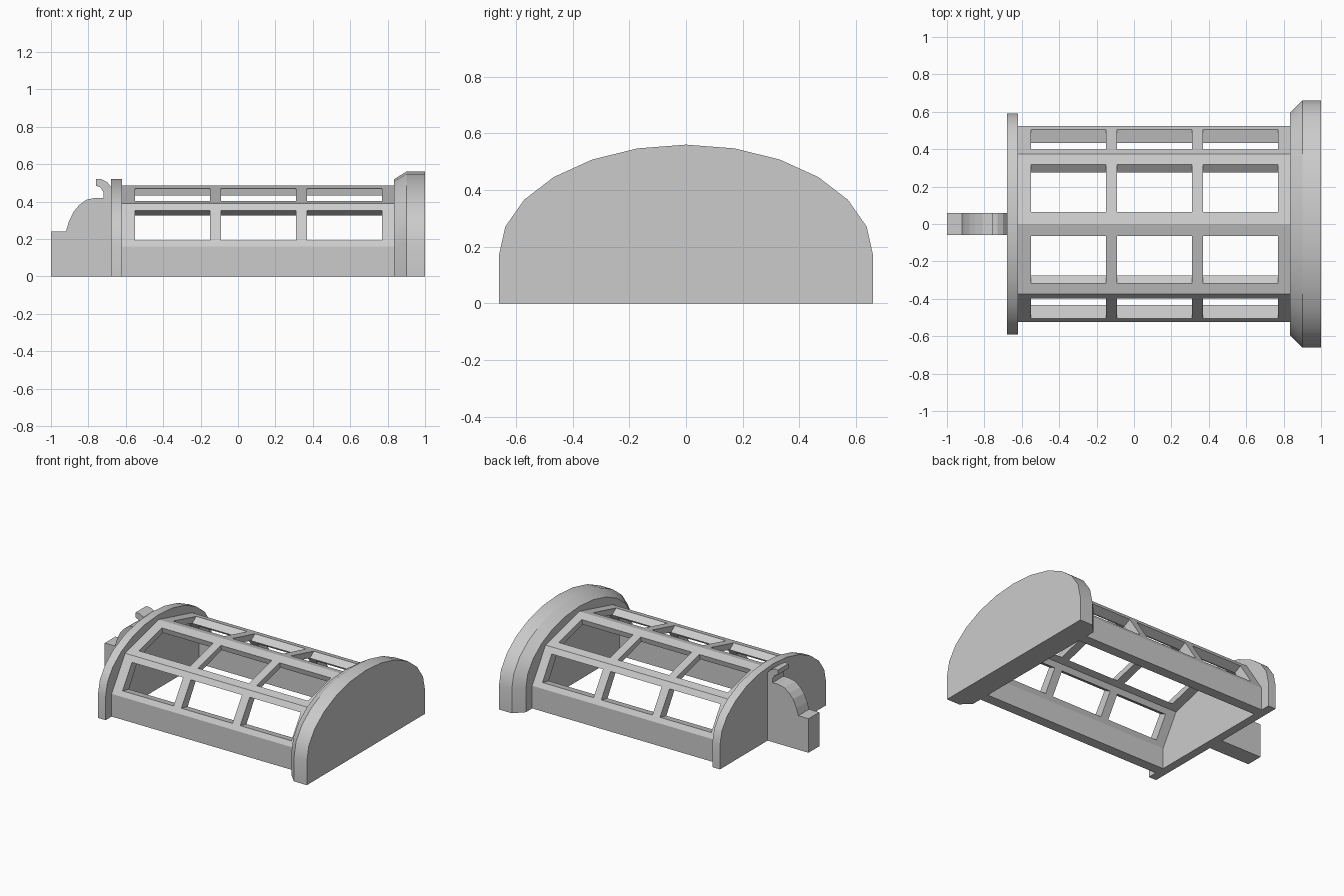
import bpy, bmesh, math

if "Cube" in bpy.data.objects:
    bpy.data.objects.remove(bpy.data.objects["Cube"], do_unlink=True)

grey = bpy.data.materials.new("plain grey")
grey.use_nodes = True
COLOUR = (0.6, 0.6, 0.6, 1)
grey.diffuse_color = COLOUR
grey.node_tree.nodes["Principled BSDF"].inputs["Base Color"].default_value = COLOUR


def finish(bm, name, smooth=False):
    bmesh.ops.recalc_face_normals(bm, faces=bm.faces)
    mesh = bpy.data.meshes.new(name)
    bm.to_mesh(mesh)
    bm.free()
    ob = bpy.data.objects.new(name, mesh)
    bpy.context.collection.objects.link(ob)
    mesh.materials.append(grey)
    if smooth:
        bpy.ops.object.select_all(action="DESELECT")
        ob.select_set(True)
        bpy.context.view_layer.objects.active = ob
        bpy.ops.object.shade_smooth_by_angle(angle=math.radians(30))
    return ob


def loft(name, sections, smooth=False):
    """Join matching closed outlines and cap both ends."""
    bm = bmesh.new()
    rings = [[bm.verts.new(p) for p in s] for s in sections]
    n = len(rings[0])
    for a, b in zip(rings, rings[1:]):
        for i in range(n):
            j = (i + 1) % n
            bm.faces.new((a[i], a[j], b[j], b[i]))
    bm.faces.new(rings[0])
    bm.faces.new(rings[-1])
    return finish(bm, name, smooth)


def arch(x, half_width, height, spring=0.17, steps=12):
    """Half ellipse standing on short straight walls."""
    pts = [(x, half_width, 0)]
    for i in range(steps + 1):
        a = math.pi * i / steps
        pts.append((x, half_width * math.cos(a), spring + (height - spring) * math.sin(a)))
    return pts + [(x, -half_width, 0)]


# End plates
loft("large_end_plate", [arch(0.835, 0.595, 0.52), arch(0.9, 0.66, 0.56), arch(1.0, 0.66, 0.56)], True)
loft("small_end_plate", [arch(-0.68, 0.592, 0.52), arch(-0.62, 0.592, 0.52)], True)

# Tail bracket with a small hook on top
bracket = [(-1, 0), (-1, 0.24), (-0.92, 0.24), (-0.905, 0.29), (-0.88, 0.345), (-0.85, 0.38),
           (-0.81, 0.41), (-0.76, 0.42), (-0.72, 0.42), (-0.72, 0.45), (-0.735, 0.475),
           (-0.76, 0.485), (-0.76, 0.52), (-0.73, 0.52), (-0.7, 0.505), (-0.68, 0.48), (-0.675, 0)]
loft("tail_bracket", [[(x, y, z) for x, z in bracket] for y in (-0.06, 0.06)])


# Frame shell: a grid with window cells left out, given thickness towards the middle
def mix(a, b, t):
    return tuple(p + (q - p) * t for p, q in zip(a, b))


foot, wall_top, shoulder, ridge = (0.525, 0), (0.525, 0.16), (0.375, 0.39), (0, 0.485)
half = [foot, wall_top, mix(wall_top, shoulder, 0.14), mix(wall_top, shoulder, 0.84), shoulder,
        mix(shoulder, ridge, 0.15), mix(shoulder, ridge, 0.83), ridge]
profile = half + [(-y, z) for y, z in reversed(half[:-1])]
last = len(profile) - 2
window_rows = {2, 5, last - 2, last - 5}
stations = [-0.62, -0.55, -0.15, -0.09, 0.31, 0.37, 0.77, 0.835]

bm = bmesh.new()
grids = []
for sy, sz in ((1, 1), (0.86, 0.92)):
    grid = [[bm.verts.new((x, y * sy, z * sz)) for y, z in profile] for x in stations]
    grids.append(grid)
outer, inner = grids
twin = {}
for ro, ri in zip(outer, inner):
    twin.update(zip(ro, ri))
skin = []
for i in range(len(stations) - 1):
    for j in range(len(profile) - 1):
        if i % 2 == 1 and j in window_rows:
            continue
        quad = (outer[i][j], outer[i + 1][j], outer[i + 1][j + 1], outer[i][j + 1])
        skin.append(bm.faces.new(quad))
rims = [e for e in bm.edges if e.is_boundary]
for f in skin:
    bm.faces.new([twin[v] for v in reversed(f.verts)])
for e in rims:
    a, b = e.verts
    bm.faces.new((a, b, twin[b], twin[a]))
finish(bm, "window_frame_shell")
